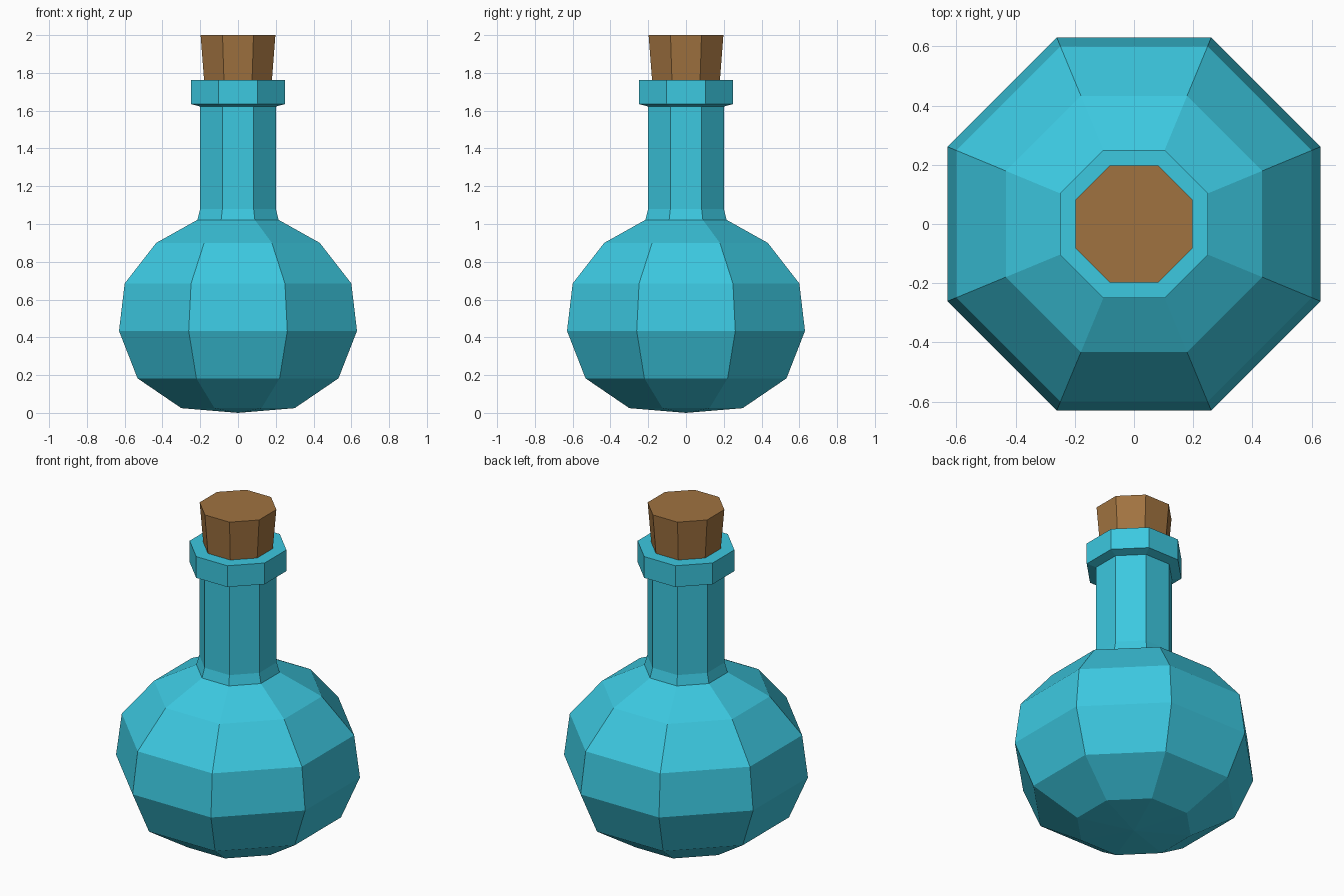
import bpy, bmesh, math

if "Cube" in bpy.data.objects:
    bpy.data.objects.remove(bpy.data.objects["Cube"])

SIDES = 8


def material(name, rgb):
    m = bpy.data.materials.new(name)
    m.diffuse_color = (*rgb, 1)
    m.use_nodes = True
    m.node_tree.nodes["Principled BSDF"].inputs["Base Color"].default_value = m.diffuse_color
    return m


def lathe(name, profile, mat):
    """Octagonal lathe; profile is (flat-to-centre distance, z) from bottom to top."""
    bm = bmesh.new()
    rings = []
    for apothem, z in profile:
        r = apothem / math.cos(math.pi / SIDES)
        angles = [(i + 0.5) * 2 * math.pi / SIDES for i in range(SIDES)]
        rings.append([bm.verts.new((r * math.cos(a), r * math.sin(a), z)) for a in angles])
    for low, high in zip(rings, rings[1:]):
        for i in range(SIDES):
            j = (i + 1) % SIDES
            bm.faces.new((low[i], low[j], high[j], high[i]))
    bm.faces.new(rings[-1])
    # Shallow pointed base
    tip = bm.verts.new((0, 0, profile[0][1] - 0.025))
    for i in range(SIDES):
        bm.faces.new((tip, rings[0][(i + 1) % SIDES], rings[0][i]))
    bmesh.ops.recalc_face_normals(bm, faces=bm.faces)
    mesh = bpy.data.meshes.new(name)
    bm.to_mesh(mesh)
    bm.free()
    mesh.materials.append(mat)
    obj = bpy.data.objects.new(name, mesh)
    bpy.context.collection.objects.link(obj)
    return obj


glass = material("turquoise glass", (0.045, 0.578, 0.745))
cork = material("brown cork", (0.352, 0.171, 0.051))

# Round belly, neck and lip in one closed shell
lathe("bottle", [(0.30, 0.025), (0.532, 0.183), (0.63, 0.434), (0.60, 0.685),
                 (0.433, 0.90), (0.215, 1.022), (0.20, 1.08), (0.20, 1.622),
                 (0.25, 1.635), (0.25, 1.763)], glass)

# Tapered stopper, sunk slightly into the lip
lathe("stopper", [(0.178, 1.74), (0.198, 2.0)], cork)
